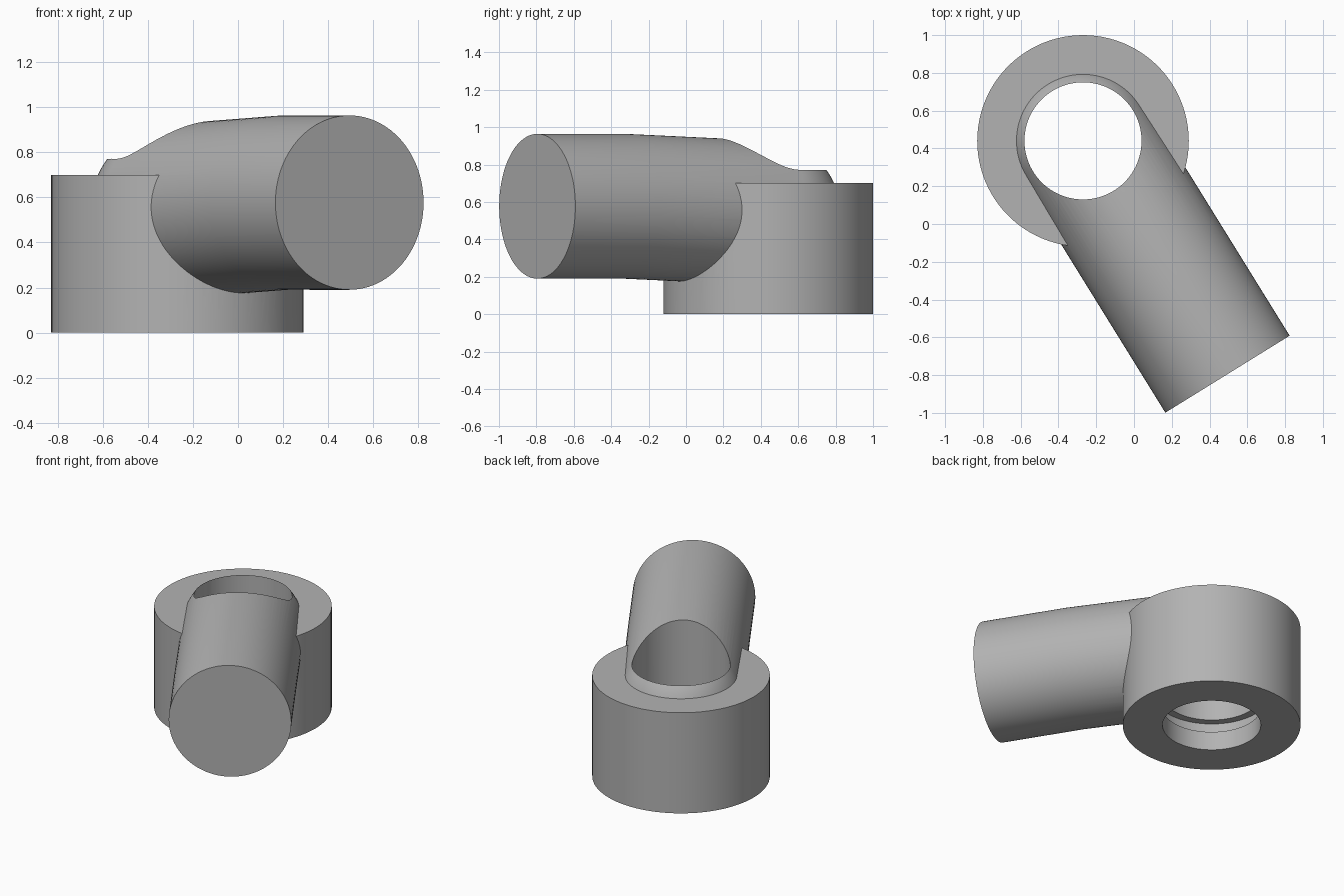
import bpy, bmesh
from math import sin, cos, pi
from mathutils import Vector

cube = bpy.data.objects.get("Cube")
if cube:
    bpy.data.objects.remove(cube, do_unlink=True)

SEG = 96
HUB = Vector((-0.27, 0.44, 0))
HUB_R, HUB_H, BORE_R, ARM_R = 0.56, 0.70, 0.31, 0.387

grey = bpy.data.materials.new("plain grey")
grey.use_nodes = True
grey.diffuse_color = (0.45, 0.45, 0.45, 1)
grey.node_tree.nodes["Principled BSDF"].inputs["Base Color"].default_value = (0.45, 0.45, 0.45, 1)


def loft(name, stations):
    """Skin circles given as (centre, side axis, up axis, radius) and cap both ends."""
    bm = bmesh.new()
    rings = []
    for c, side, up, r in stations:
        rings.append([bm.verts.new(c + r * (side * cos(2 * pi * i / SEG) + up * sin(2 * pi * i / SEG)))
                      for i in range(SEG)])
    for a, b in zip(rings, rings[1:]):
        for i in range(SEG):
            j = (i + 1) % SEG
            bm.faces.new((a[i], a[j], b[j], b[i]))
    bm.faces.new(rings[0][::-1])
    bm.faces.new(rings[-1])
    bmesh.ops.recalc_face_normals(bm, faces=bm.faces)
    mesh = bpy.data.meshes.new(name)
    bm.to_mesh(mesh)
    bm.free()
    mesh.materials.append(grey)
    obj = bpy.data.objects.new(name, mesh)
    bpy.context.collection.objects.link(obj)
    return obj


def lathe(name, profile):
    X, Y = Vector((1, 0, 0)), Vector((0, 1, 0))
    return loft(name, [(HUB + Vector((0, 0, z)), X, Y, r) for r, z in profile])


def combine(target, other, operation):
    mod = target.modifiers.new(operation.title(), 'BOOLEAN')
    mod.operation, mod.solver, mod.object = operation, 'EXACT', other
    bpy.context.view_layer.objects.active = target
    bpy.ops.object.modifier_apply(modifier=mod.name)
    bpy.data.objects.remove(other, do_unlink=True)


# Upright hub
body = lathe("hub_with_arm", [(HUB_R, 0), (HUB_R, HUB_H)])

# Round arm: ball end inside the hub, gentle rise, bend, then level to the flat end
start = HUB + Vector((0, 0, 0.54))
bend = Vector((0.207, -0.33, 0.577))
end = Vector((0.495, -0.795, 0.577))
rise, level = (bend - start).normalized(), (end - bend).normalized()
side = Vector((0, 0, 1)).cross(level).normalized()


def section(centre, axis, radius):
    return centre, side, axis.cross(side).normalized(), radius


stations = []
for k in range(1, 25):
    t = pi / 2 * (1 - k / 24)
    stations.append(section(start - rise * ARM_R * sin(t), rise, ARM_R * cos(t)))
stations += [section(bend, (rise + level).normalized(), ARM_R), section(end, level, ARM_R)]
arm = loft("arm", stations)
combine(body, arm, 'UNION')

# Through bore with a groove near the bottom
bore = lathe("bore_cutter", [(BORE_R, -0.2), (BORE_R, 0.13), (0.36, 0.13),
                             (0.36, 0.217), (BORE_R, 0.217), (BORE_R, 1.3)])
bore.hide_render = True
combine(body, bore, 'DIFFERENCE')

# Smooth walls with crisp rims
bpy.ops.object.select_all(action='DESELECT')
body.select_set(True)
bpy.context.view_layer.objects.active = body
bpy.ops.object.shade_smooth_by_angle(angle=pi / 6)
